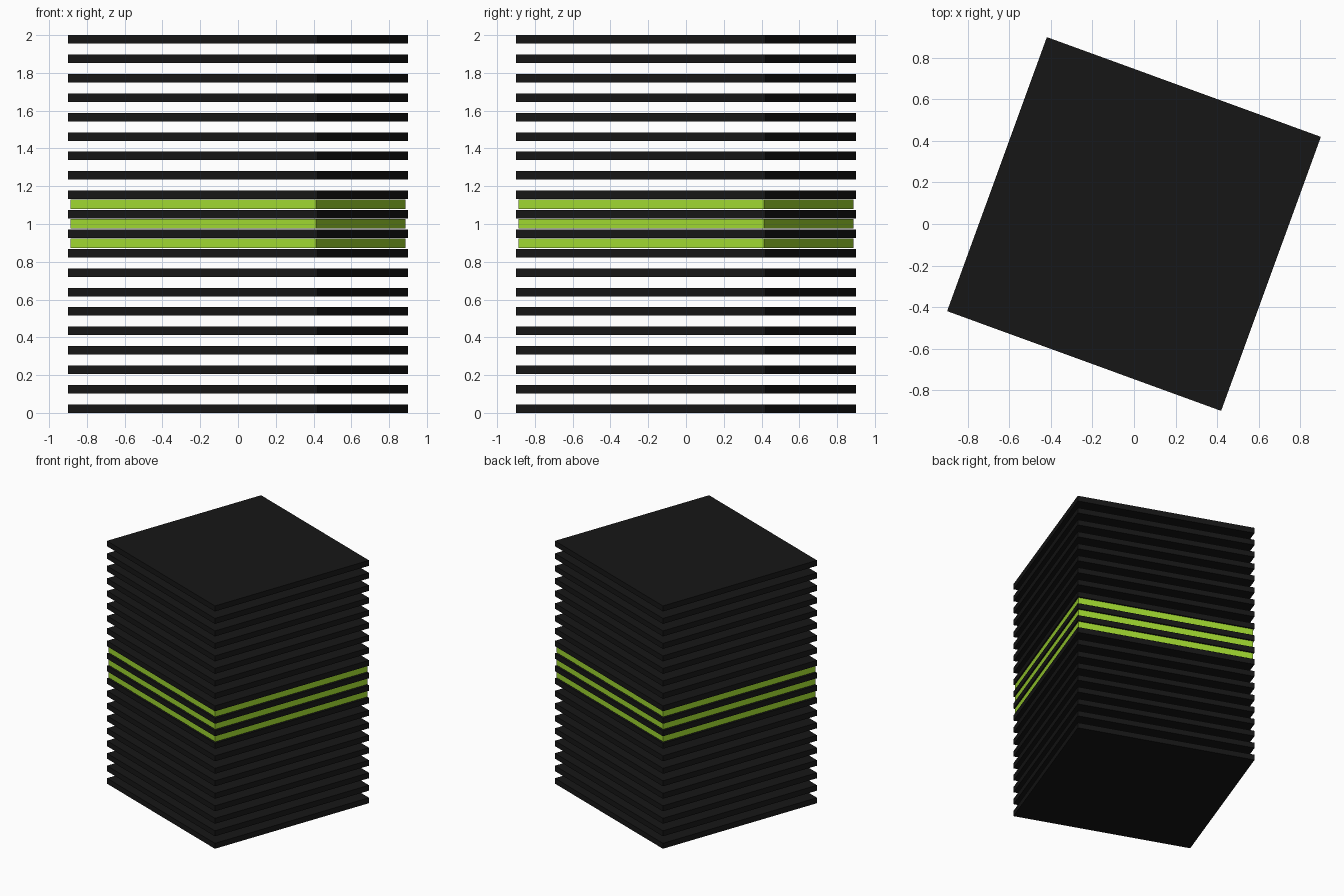
import bpy
from math import radians

if "Cube" in bpy.data.objects:
    bpy.data.objects.remove(bpy.data.objects["Cube"])

COUNT = 20            # dark plates in the stack
THICK = 0.045
PITCH = (2.0 - THICK) / (COUNT - 1)
SIDE = 1.404
TURN = radians(-20)   # stack is twisted about z


def material(name, rgb):
    m = bpy.data.materials.new(name)
    m.diffuse_color = (*rgb, 1.0)
    m.use_nodes = True
    m.node_tree.nodes["Principled BSDF"].inputs["Base Color"].default_value = m.diffuse_color
    return m


def plate(name, side, thick, z, mat):
    bpy.ops.mesh.primitive_cube_add(size=1, location=(0, 0, z), rotation=(0, 0, TURN))
    ob = bpy.context.object
    ob.name = name
    ob.scale = (side, side, thick)
    ob.data.materials.append(mat)
    return ob


black = material("black", (0.008, 0.008, 0.008))
green = material("green", (0.35, 0.68, 0.03))

# Evenly spaced dark plates
for i in range(COUNT):
    plate(f"dark_plate_{i + 1}", SIDE, THICK, THICK / 2 + i * PITCH, black)

# Three slightly inset green plates filling the middle gaps
for k in (-1, 0, 1):
    plate(f"green_plate_{k + 2}", SIDE * 0.987, 0.05, 1.002 + k * PITCH, green)
